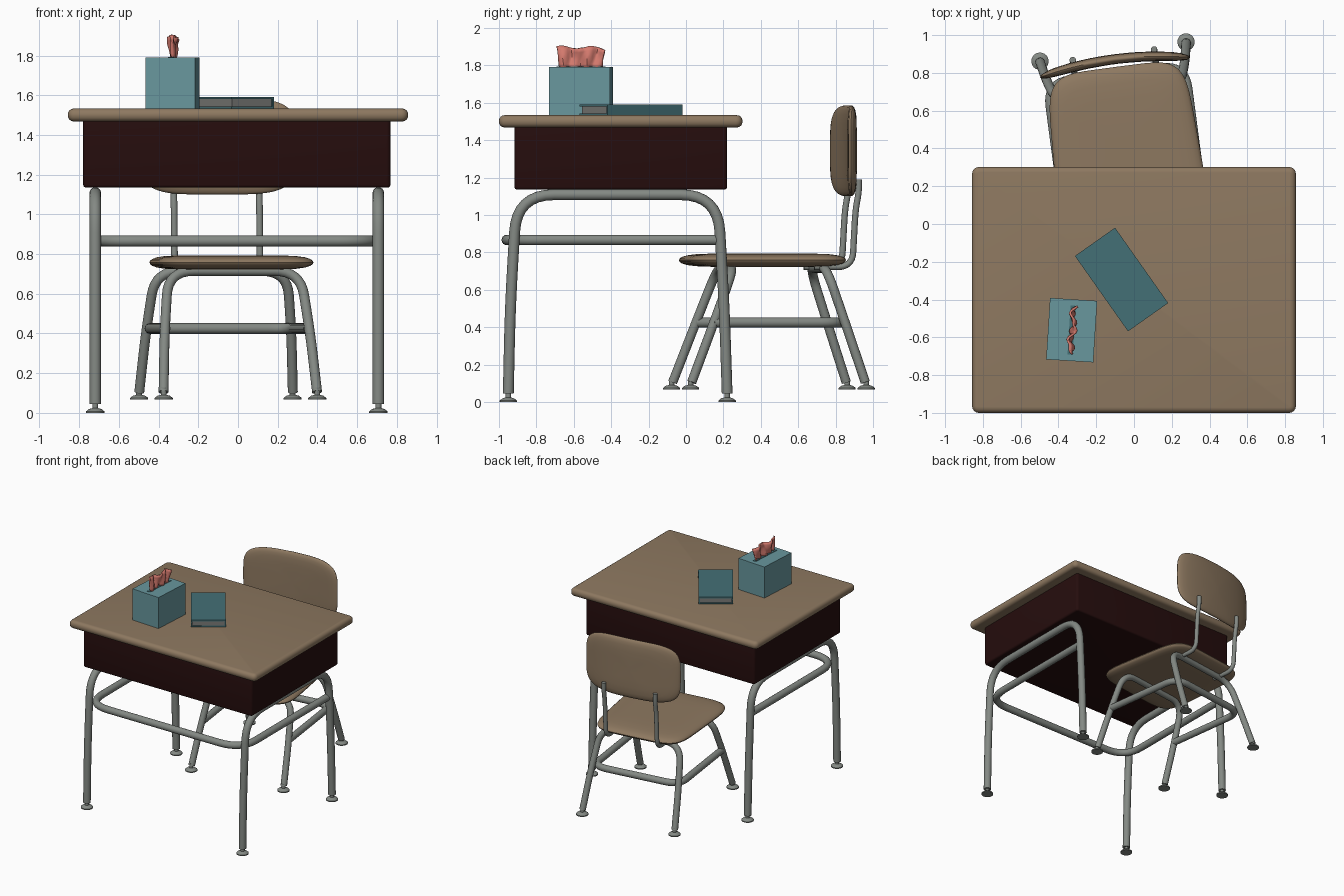
import bpy, bmesh, math
from mathutils import Vector, Matrix

if "Cube" in bpy.data.objects:
    bpy.data.objects.remove(bpy.data.objects["Cube"])

def mat(name, rgb):
    m = bpy.data.materials.new(name)
    m.diffuse_color = (*rgb, 1)
    m.use_nodes = True
    m.node_tree.nodes["Principled BSDF"].inputs["Base Color"].default_value = m.diffuse_color
    return m

WOOD = mat("tan wood", (.27, .19, .118))
MAROON = mat("dark maroon", (.019, .004, .004))
METAL = mat("grey metal", (.23, .25, .23))
TEAL = mat("light teal", (.14, .31, .34))
BOOK = mat("deep teal", (.057, .16, .18))
PAGES = mat("grey pages", (.2, .2, .19))
SALMON = mat("salmon tissue", (.68, .2, .16))

CHAIR = Matrix.Translation((-.045, .41, 0)) @ Matrix.Rotation(math.radians(7.5), 4, 'Z')
DESK = Matrix.Translation((-.006, 0, 0))

def finish(bm, name, material, xf=Matrix(), smooth=True):
    bmesh.ops.recalc_face_normals(bm, faces=bm.faces)
    me = bpy.data.meshes.new(name)
    bm.to_mesh(me)
    bm.free()
    me.transform(xf)
    me.materials.append(material)
    ob = bpy.data.objects.new(name, me)
    bpy.context.collection.objects.link(ob)
    if smooth:
        bpy.ops.object.select_all(action='DESELECT')
        ob.select_set(True)
        bpy.context.view_layer.objects.active = ob
        bpy.ops.object.shade_smooth_by_angle(angle=math.radians(40))
    return ob

def box(name, lo, hi, material, xf=Matrix(), corner=0, bevel=0):
    bm = bmesh.new()
    lo, hi = Vector(lo), Vector(hi)
    bmesh.ops.create_cube(bm, size=1, matrix=Matrix.Translation((lo + hi) / 2) @ Matrix.Diagonal((*(hi - lo), 1)))
    if corner:
        es = [e for e in bm.edges if abs(e.verts[0].co.z - e.verts[1].co.z) > 1e-4]
        bmesh.ops.bevel(bm, geom=es, offset=corner, segments=4, profile=.5, affect='EDGES')
    if bevel:
        es = [e for e in bm.edges if abs(e.verts[0].co.z - e.verts[1].co.z) < 1e-4
              and len(e.link_faces) == 2 and e.calc_face_angle() > 1]
        bmesh.ops.bevel(bm, geom=es, offset=bevel, segments=4, profile=.5, affect='EDGES')
    return finish(bm, name, material, xf, smooth=bool(corner))

def tube(name, pts, r, cut, xf):
    """Round pipe along a polyline whose inner corners are softened by distance cut."""
    pts = [Vector(p) for p in pts]
    path = [pts[0]]
    for a, p, b in zip(pts, pts[1:], pts[2:]):
        u, v = a - p, b - p
        s = p + u.normalized() * min(cut, u.length * .49)
        e = p + v.normalized() * min(cut, v.length * .49)
        for i in range(9):
            t = i / 8
            path.append(s * (1 - t) ** 2 + p * 2 * t * (1 - t) + e * t * t)
    path.append(pts[-1])
    bm = bmesh.new()
    rings, side = [], None
    for i, p in enumerate(path):
        d = (path[min(i + 1, len(path) - 1)] - path[max(i - 1, 0)]).normalized()
        side = side or d.orthogonal()
        side = (side - d * side.dot(d)).normalized()
        up = d.cross(side)
        rings.append([bm.verts.new(p + side * r * math.cos(k * math.pi / 8) + up * r * math.sin(k * math.pi / 8))
                      for k in range(16)])
    skin(bm, rings)
    bm.faces.new(rings[0])
    bm.faces.new(rings[-1])
    return finish(bm, name, METAL, xf)

def skin(bm, rings):
    for a, b in zip(rings, rings[1:]):
        n = len(a)
        for k in range(n):
            bm.faces.new((a[k], a[(k + 1) % n], b[(k + 1) % n], b[k]))

def foot(name, x, y, z, xf):
    bm = bmesh.new()
    prof = [(.046, 0), (.046, .008), (.032, .019), (.015, .024), (.015, .06)]
    rings = [[bm.verts.new((x + r * math.cos(k * math.pi / 10), y + r * math.sin(k * math.pi / 10), z + h))
              for k in range(20)] for r, h in prof]
    skin(bm, rings)
    bm.faces.new(rings[0])
    bm.faces.new(rings[-1])
    finish(bm, name, METAL, xf)

def pad(name, n, half, place):
    """Cushion-like wooden shell: superellipse rings; place(u, v, t) sets the position."""
    bm = bmesh.new()
    levels = [.08, .35, .6, .8, .9, .96, .99]
    prof = [(s, -1) for s in levels] + [(1, 0)] + [(s, 1) for s in reversed(levels)]
    rings = []
    for s, sign in prof:
        t = sign * half * (1 - s ** 7) ** .5
        ring = []
        for k in range(64):
            c, d = math.cos(k * math.pi / 32), math.sin(k * math.pi / 32)
            u = math.copysign(abs(c) ** (2 / n), c) * s
            v = math.copysign(abs(d) ** (2 / n), d) * s
            ring.append(bm.verts.new(place(u, v, t)))
        rings.append(ring)
    skin(bm, rings)
    bm.faces.new(rings[0])
    bm.faces.new(rings[-1])
    return finish(bm, name, WOOD, CHAIR)

# Desk: top, storage box, side arches, U-shaped rail
box("desk_top", (-.857, -1, 1.468), (.857, .302, 1.533), WOOD, corner=.035, bevel=.029)
box("desk_storage_box", (-.774, -.917, 1.135), (.774, .22, 1.48), MAROON, DESK, corner=.02, bevel=.015)
for s, tag in ((-1, "left"), (1, "right")):
    x = s * .713
    tube(f"desk_leg_arch_{tag}", [(x, -.95, .045), (x, -.94, .5), (x, -.905, 1.108), (x, .17, 1.108),
                                  (x, .205, .5), (x, .22, .045)], .029, .2, DESK)
    for y, end in ((-.95, "front"), (.22, "back")):
        foot(f"desk_foot_{end}_{tag}", x, y, 0, DESK)
tube("desk_rail", [(-.705, .18, .866), (-.705, -.958, .866), (.705, -.958, .866), (.705, .18, .866)], .028, .2, DESK)

# Chair: seat and curved backrest
pad("seat", 5.5, .036, lambda u, v, t: (u * (.387 - .045 * v * .425), v * .425, .758 + t))
pad("backrest", 4.2, .026, lambda u, v, t: (u * .4, .466 - .043 * u * u + t, 1.343 + v * .243))

# Chair: leaning leg arches, feet, U-shaped stretcher, backrest posts
for y0, y1, tag in ((-.44, -.20, "front"), (.507, .30, "back")):
    def at(x, z):
        return (x, y0 + (y1 - y0) * (z - .09) / .625, z)
    tube(f"chair_leg_arch_{tag}", [at(-.39, .105), at(-.37, .4), at(-.335, .715), at(.335, .715),
                                   at(.37, .4), at(.39, .105)], .025, .13, CHAIR)
    for s, side in ((-1, "left"), (1, "right")):
        foot(f"chair_foot_{tag}_{side}", s * .39, y0, .067, CHAIR)
tube("chair_stretcher", [(-.365, -.31, .425), (-.365, .385, .425), (.365, .385, .425), (.365, -.31, .425)],
     .027, .12, CHAIR)
for s, side in ((-1, "left"), (1, "right")):
    x = s * .217
    tube(f"backrest_post_{side}", [(x, .25, .722), (x, .455, .722), (x, .472, 1.03), (x, .49, 1.12), (x, .49, 1.19)],
         .017, .08, CHAIR)

# Tissue box with slot and crumpled tissue
TB = Matrix.Translation((-.33, -.562, 0)) @ Matrix.Rotation(math.radians(-3.6), 4, 'Z')
box("tissue_box", (-.125, -.163, 1.533), (.125, .163, 1.79), TEAL, TB)
box("tissue_slot", (-.014, -.13, 1.788), (.014, .13, 1.793), BOOK, TB)
bm = bmesh.new()
grid = []
for j in range(6):
    h = j / 5
    row = []
    for i in range(21):
        a = i / 20
        x = .004 + .012 * math.sin(a * 11 + h * 2) * (.4 + h) + .008 * math.sin(a * 23 - h * 3) + .012 * h * (a - .5)
        y = (a - .5) * (.225 + .03 * h)
        z = 1.785 + h * (.112 + .007 * math.sin(a * 9 + 1) - .012 * a ** 6)
        row.append(bm.verts.new((x, y, z)))
    grid.append(row)
for a, b in zip(grid, grid[1:]):
    for i in range(20):
        bm.faces.new((a[i], a[i + 1], b[i + 1], b[i]))
tissue = finish(bm, "tissue", SALMON, TB)
sol = tissue.modifiers.new("thickness", 'SOLIDIFY')
sol.thickness = .012
sol.offset = 0

# Book: two covers, spine and inset pages
BK = Matrix.Translation((-.066, -.294, 0)) @ Matrix.Rotation(math.radians(35.2), 4, 'Z')
box("book_bottom_cover", (-.13, -.244, 1.533), (.13, .244, 1.543), BOOK, BK)
box("book_top_cover", (-.13, -.244, 1.58), (.13, .244, 1.59), BOOK, BK)
box("book_spine", (.12, -.244, 1.543), (.13, .244, 1.58), BOOK, BK)
box("book_pages", (-.122, -.236, 1.543), (.12, .236, 1.58), PAGES, BK)
